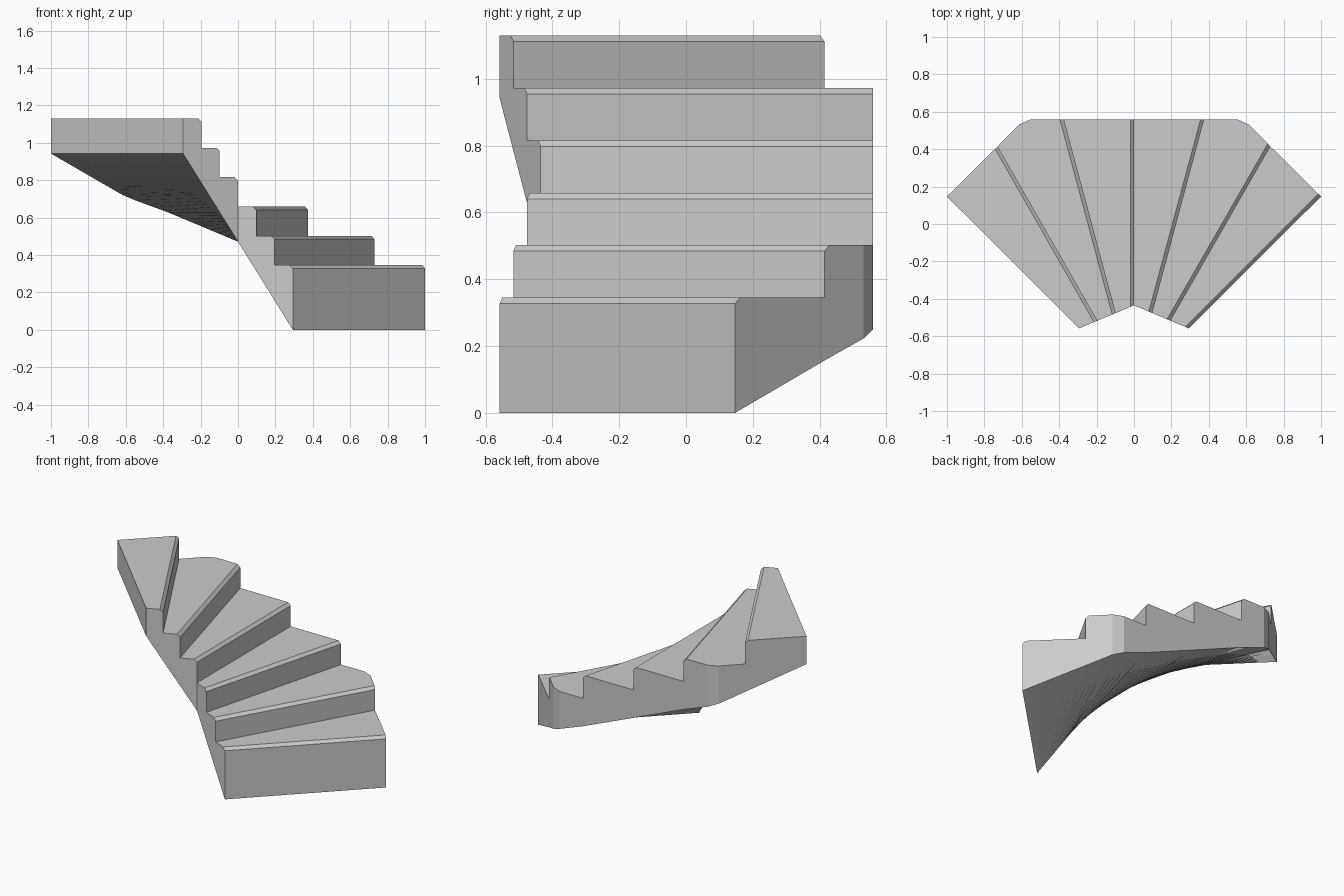
import bpy, bmesh

if "Cube" in bpy.data.objects:
    bpy.data.objects.remove(bpy.data.objects["Cube"])

STEPS, RISE, FIRST, CHAMFER, SUB = 6, 0.157, 0.345, 0.018, 8

# Right half of the plan outline as (step parameter, x, y); left half mirrored
half_outer = [(0, 1.0, 0.147), (1, 0.729, 0.415), (1.42, 0.614, 0.532),
              (1.59, 0.55, 0.56), (2, 0.375, 0.56), (3, 0, 0.56)]
half_inner = [(0, 0.293, -0.558), (3, 0, -0.435)]


def mirrored(half):
    return half + [(STEPS - t, -x, y) for t, x, y in reversed(half[:-1])]


outer, inner = mirrored(half_outer), mirrored(half_inner)


def plan(path, t):
    for (t0, x0, y0), (t1, x1, y1) in zip(path, path[1:]):
        if t <= t1 + 1e-6:
            f = (t - t0) / (t1 - t0)
            return x0 + f * (x1 - x0), y0 + f * (y1 - y0)


bm = bmesh.new()
cache = {}


def vert(path, t, z):
    x, y = plan(path, t)
    key = (round(x, 5), round(y, 5), round(z, 5))
    if key not in cache:
        cache[key] = bm.verts.new(key)
    return cache[key]


side_faces = []
for k in range(STEPS):
    top = FIRST + k * RISE
    nose = top - CHAMFER
    # Stations across the step: (outer parameter, inner parameter)
    ts = {k + 0.05 + 0.95 * i / SUB for i in range(SUB + 1)}
    ts |= {p[0] for p in outer if k + 0.05 < p[0] < k + 1}
    st = [(k, k)] + [(t, k + 0.19 + 0.81 * (t - k - 0.05) / 0.95) for t in sorted(ts)]
    rows = []
    for n, (to, ti) in enumerate(st):
        z = nose if n == 0 else top
        rows.append([(vert(p, t, RISE * t), vert(p, t, z))
                     for p, t in ((outer, to), (inner, ti))])

    # Sides and sloping underside
    for n, (a, b) in enumerate(zip(rows, rows[1:])):
        for s, p in ((0, outer), (1, inner)):
            loop = [a[s][0], b[s][0], b[s][1], a[s][1]]
            if n == 0 and k:
                loop.append(vert(p, k, top - RISE))
            side_faces.append(bm.faces.new(loop))
        under = bm.faces.new([a[0][0], a[1][0], b[1][0], b[0][0]])
        under.smooth = True

    # Chamfered nosing, tread and riser
    a, b = rows[0], rows[1]
    bm.faces.new([a[0][1], a[1][1], b[1][1], b[0][1]])
    bm.faces.new([r[0][1] for r in rows[1:]] + [r[1][1] for r in reversed(rows[1:])])
    base = top - RISE if k else 0
    bm.faces.new([vert(outer, k, base), vert(inner, k, base), a[1][1], a[0][1]])

# Upper end wall
bm.faces.new([rows[-1][0][0], rows[-1][1][0], rows[-1][1][1], rows[-1][0][1]])

# Merge flat side panels
sides = set(side_faces)
edges = [e for e in bm.edges if len(e.link_faces) == 2 and all(f in sides for f in e.link_faces)]
bmesh.ops.dissolve_limit(bm, angle_limit=0.01, edges=edges, verts=[])
bmesh.ops.recalc_face_normals(bm, faces=bm.faces[:])

mesh = bpy.data.meshes.new("winder_stairs")
bm.to_mesh(mesh)
bm.free()
stairs = bpy.data.objects.new("winder_stairs", mesh)
bpy.context.collection.objects.link(stairs)
